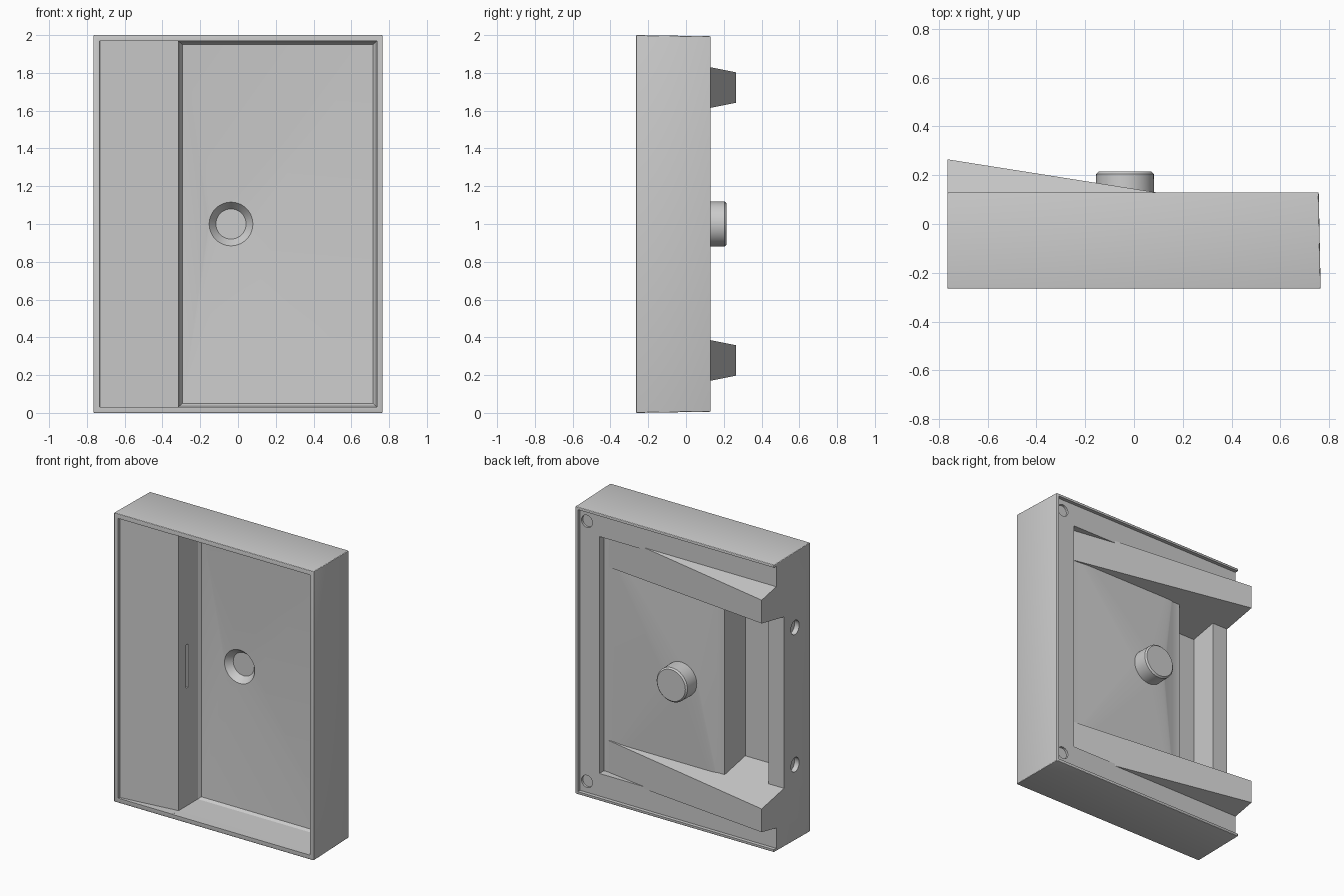
import bpy, bmesh, math
from mathutils import Vector, Matrix

if "Cube" in bpy.data.objects:
    bpy.data.objects.remove(bpy.data.objects["Cube"])


def finish(name, bm):
    bmesh.ops.recalc_face_normals(bm, faces=bm.faces)
    me = bpy.data.meshes.new(name)
    bm.to_mesh(me)
    bm.free()
    ob = bpy.data.objects.new(name, me)
    bpy.context.collection.objects.link(ob)
    return ob


def hull(name, pts, bevel=0):
    bm = bmesh.new()
    for p in pts:
        bm.verts.new(p)
    bmesh.ops.convex_hull(bm, input=bm.verts)
    bmesh.ops.dissolve_limit(bm, angle_limit=0.002, verts=bm.verts, edges=bm.edges)
    if bevel:
        bmesh.ops.bevel(bm, geom=bm.edges[:], offset=bevel, segments=3,
                        profile=0.5, affect='EDGES')
    return finish(name, bm)


def rect(x0, x1, z0, z1, y):
    return [(x, y, z) for x in (x0, x1) for z in (z0, z1)]


def box(name, x0, x1, y0, y1, z0, z1):
    return hull(name, rect(x0, x1, z0, z1, y0) + rect(x0, x1, z0, z1, y1))


def ring(r, y, x=-0.037, z=1.0, n=48):
    return [(x + r * math.cos(2 * math.pi * i / n), y,
             z + r * math.sin(2 * math.pi * i / n)) for i in range(n)]


def combine(target, tool, op):
    m = target.modifiers.new(op, 'BOOLEAN')
    m.operation, m.object, m.solver = op, tool, 'EXACT'
    bpy.ops.object.select_all(action='DESELECT')
    bpy.context.view_layer.objects.active = target
    target.select_set(True)
    bpy.ops.object.modifier_apply(modifier=m.name)
    bpy.data.objects.remove(tool)


# drafted outer block
basin = hull("basin", rect(-.765, .765, 0, 2, -.265) + rect(-.765, .757, .006, 1.994, .13), .005)


def cut(tool):
    combine(basin, tool, 'DIFFERENCE')


# back: recessed flange, central window, deep pocket behind the ledge, side notch
cut(box("flange_cut", -.8, .737, .105, .3, .024, 1.976))
cut(box("window_cut", -.645, .59, .055, .3, .18, 1.82))
cut(box("pocket_cut", -.645, -.335, -.17, .2, .181, 1.819))
cut(box("notch_cut", -.8, -.64, .02, .3, .3, 1.7))

# sloped basin underside and drain boss
combine(basin, hull("underside", rect(-.33, .72, .05, 1.95, .03) + ring(.13, .106)), 'UNION')
combine(basin, hull("boss", ring(.12, .085) + ring(.118, .205) + ring(.108, .215)), 'UNION')

# front: tilted ledge, deep bowl and conical drain
cut(hull("ledge_cut", [(x, y, z) for z in (.032, 1.968)
                       for x, y in ((-.738, -.3), (-.73, -.25), (-.28, -.195), (-.28, -.3))]))
cut(hull("bowl_cut", rect(-.317, .737, .03, 1.97, -.3) + rect(-.315, .735, .032, 1.968, -.2)
         + rect(-.308, .728, .038, 1.962, 0) + rect(-.295, .715, .05, 1.95, .02)
         + ring(.118, .07)))
cut(hull("drain_cut", ring(.122, .062) + ring(.08, .115)))

# overflow slot
cut(box("slot_cut", -.328, -.29, -.125, -.1, .85, 1.15))

# mounting recesses in the flange and left side
for s in (-1, 1):
    cut(hull("flange_hole", ring(.042, .09, .685, 1 + s * .9, 24)
             + ring(.042, .2, .685, 1 + s * .9, 24)))
    pts = [(x, -.1 + .045 * math.cos(a), 1 + s * .475 + .05 * math.sin(a))
           for x in (-.8, -.73) for a in [i * math.pi / 12 for i in range(24)]]
    cut(hull("side_hole", pts))

# wedge brackets with tapered sides
profile = [(-.765, .265), (.55, .057), (.55, .045), (-.325, .045), (-.325, -.185), (-.765, -.185)]
for s, label in ((-1, "lower"), (1, "upper")):
    bm = bmesh.new()
    sides = []
    for e in (-1, 1):
        sides.append([bm.verts.new((x, y, 1 + s * .7225 + e * (.1075 - .2 * (y - .13))))
                      for x, y in profile])
        bm.faces.new(sides[-1])
    n = len(profile)
    for i in range(n):
        j = (i + 1) % n
        bm.faces.new((sides[0][i], sides[0][j], sides[1][j], sides[1][i]))
    finish(label + "_bracket", bm)

# soft shading on the basin
bpy.ops.object.select_all(action='DESELECT')
basin.select_set(True)
bpy.context.view_layer.objects.active = basin
bpy.ops.object.shade_smooth_by_angle(angle=math.radians(25))
